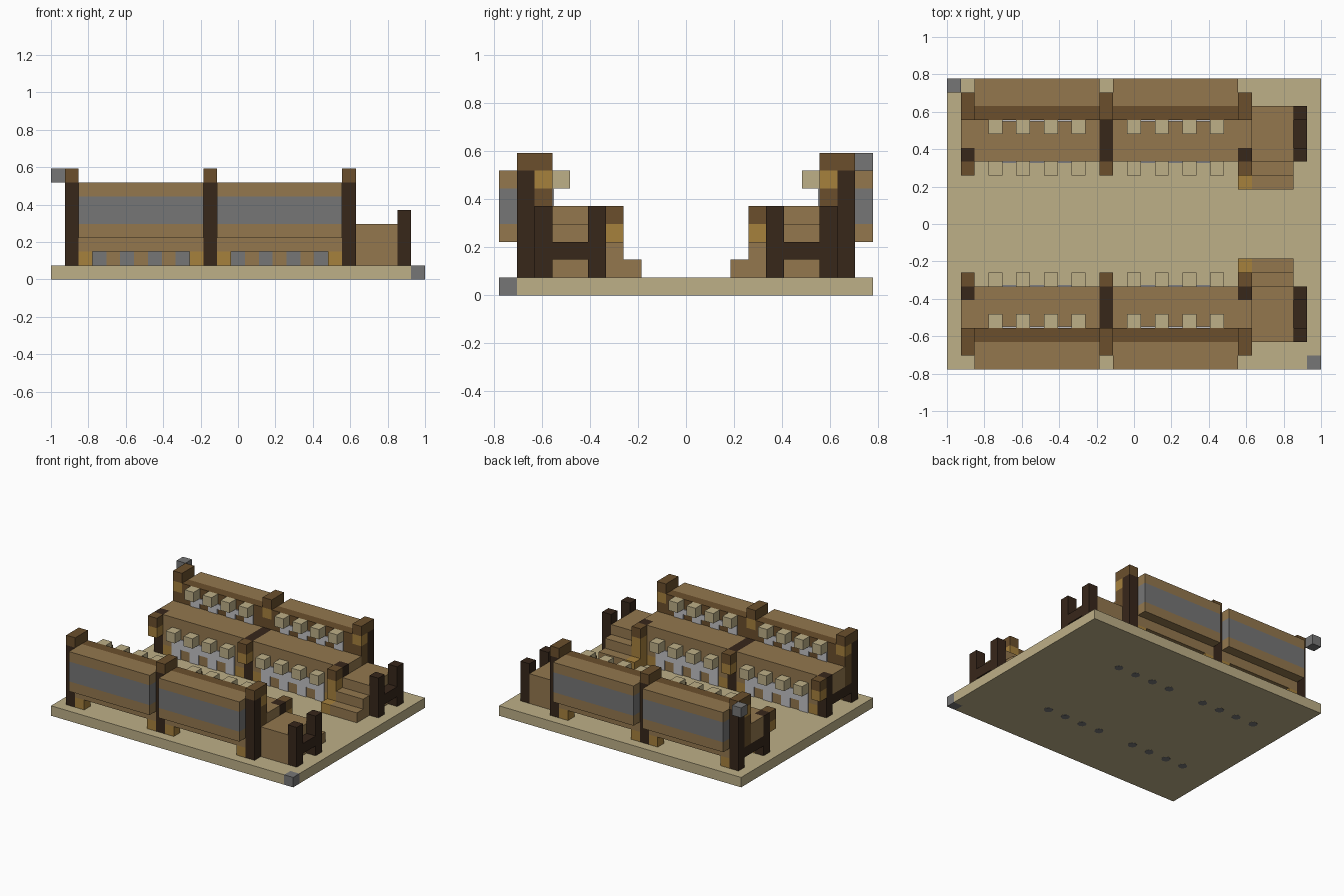
import bpy, bmesh
from mathutils import Matrix

old = bpy.data.objects.get("Cube")
if old:
    bpy.data.objects.remove(old)

U = 2 / 27  # one block


def material(name, code):
    lin = [(int(code[i:i + 2], 16) / 255) ** 2.2 for i in (0, 2, 4)] + [1]
    m = bpy.data.materials.new(name)
    m.use_nodes = True
    m.diffuse_color = lin
    m.node_tree.nodes["Principled BSDF"].inputs["Base Color"].default_value = lin
    return m


SAND = material("sand", "bcae86")
WOOD = material("oak wood", "92774f")
DARK = material("dark wood", "6a5030")
BLACK = material("blackened wood", "3a2b20")
GOLD = material("golden wood", "a5803f")
GREY = material("grey stone", "757575")
PALE = material("pale metal", "c0c0c4")


def finish(name, bm, mat):
    mesh = bpy.data.meshes.new(name)
    bm.to_mesh(mesh)
    bm.free()
    mesh.materials.append(mat)
    bpy.context.collection.objects.link(bpy.data.objects.new(name, mesh))


def boxes(name, mat, spans):
    """Blocks given as (x0, x1, y0, y1, z0, z1) in block units."""
    bm = bmesh.new()
    for x0, x1, y0, y1, z0, z1 in spans:
        centre = ((x0 + x1) / 2 - 13.5, (y0 + y1) / 2 - 10.5, (z0 + z1) / 2)
        size = (x1 - x0, y1 - y0, z1 - z0)
        bmesh.ops.create_cube(bm, size=1, matrix=Matrix.Scale(U, 4)
                              @ Matrix.Translation(centre) @ Matrix.Diagonal((*size, 1)))
    finish(name, bm, mat)


def both(name, mat, spans):
    """Same blocks on the front and back sides, y measured from the outer edge."""
    boxes("front_" + name, mat, spans)
    boxes("back_" + name, mat, [(a, b, 21 - d, 21 - c, e, f) for a, b, c, d, e, f in spans])


# floor and corner markers
boxes("floor", SAND, [(0, 26, 0, 21, 0, 1), (26, 27, 1, 21, 0, 1)])
boxes("corner_markers", GREY, [(26, 27, 0, 1, 0, 1), (0, 1, 20, 21, 7, 8)])

POSTS = (1, 11, 21)
BAYS = (2, 12)
ITEMS = [b + 1 + 2 * i for b in BAYS for i in range(4)]
GAPS = [b + 2 + 2 * i for b in BAYS for i in range(3)]

# posts and caps
both("tall_posts", BLACK, [(p, p + 1, 1, 2, 1, 7) for p in POSTS])
both("tall_caps", DARK, [(p, p + 1, 1, 3, 7, 8) for p in POSTS])
both("tall_brackets", GOLD, [(p, p + 1, 2, 3, 6, 7) for p in POSTS])
both("short_posts", BLACK, [(p, p + 1, 5, 6, 1, 5) for p in POSTS])
both("short_caps", DARK, [(p, p + 1, 6, 7, 4, 5) for p in POSTS])
both("short_brackets", GOLD, [(p, p + 1, 6, 7, 3, 4) for p in POSTS])
both("divider", BLACK, [(11, 12, 3, 5, 1, 5)])
both("end_rail", BLACK, [(1, 2, 2, 5, 2, 3)])

# outer back panels with a grey band
both("panel_boards", WOOD, [(b, b + 9, 0, 1, z, z + 1) for b in BAYS for z in (3, 6)])
both("panel_band", GREY, [(b, b + 9, 0, 1, 4, 6) for b in BAYS])
both("upper_body", WOOD, [(b, b + 9, 1, 2, 2, 7) for b in BAYS])
both("upper_floor", WOOD, [(b, b + 9, 2, 3, 3, 5) for b in BAYS])
both("panel_feet", GOLD, [(x, x + 1, 1, 2, 1, 2) for b in BAYS for x in (b, b + 8)])

# upper tier
both("upper_shelf", DARK, [(b, b + 9, 2, 3, 5, 7) for b in BAYS]
     + [(p, p + 1, 2, 3, 3, 6) for p in POSTS])
both("upper_blocks", SAND, [(x, x + 1, 3, 4, 6, 7) for x in ITEMS])
both("upper_plates", PALE, [(x, x + 1, 3, 3.1, 5, 6) for x in ITEMS]
     + [(x, x + 1, 3, 3.1, 5.5, 6) for x in GAPS])

# lower tier
both("lower_shelf", WOOD, [(b, b + 9, 3, 6, 3, 5) for b in BAYS]
     + [(p, p + 1, 3, 5, 3, 5) for p in (1, 21)])
both("lower_wall", WOOD, [(b, b + 9, 5, 6, 2, 3) for b in BAYS]
     + [(x, x + 1, 5, 6, 1, 2) for x in GAPS])
both("lower_wall_ends", GOLD, [(x, x + 1, 5, 6, 1, 2) for b in BAYS for x in (b, b + 8)])
both("lower_stones", GREY, [(x, x + 1, 5, 6, 1, 2) for x in ITEMS])
both("lower_blocks", SAND, [(x, x + 1, 6, 7, 3, 4) for x in ITEMS])
both("lower_plates", PALE, [(x, x + 1, 6, 6.1, 1, 3) for x in ITEMS]
     + [(x, x + 1, 6, 6.1, 2, 3) for x in GAPS])

# stairs and their railing
both("stairs", WOOD, [(22, 25, 2, 8, 1, 2), (22, 25, 2, 7, 2, 3), (22, 25, 2, 6, 3, 4)])
both("stair_side", GOLD, [(21, 22, 6, 8, 1, 2), (21, 22, 6, 7, 2, 3)])
both("rail_posts", BLACK, [(25, 26, d, d + 1, 1, 5) for d in (2, 5)])
both("rail_bar", BLACK, [(25, 26, 3, 5, 2, 3)])

# round pegs showing under the floor
bm = bmesh.new()
for x in ITEMS:
    for y in (5.5, 15.5):
        bmesh.ops.create_cone(bm, cap_ends=True, segments=8, radius1=0.42 * U,
                              radius2=0.42 * U, depth=0.1 * U,
                              matrix=Matrix.Translation(((x - 13) * U, (y - 10.5) * U, 0.03 * U)))
finish("floor_pegs", bm, GREY)
